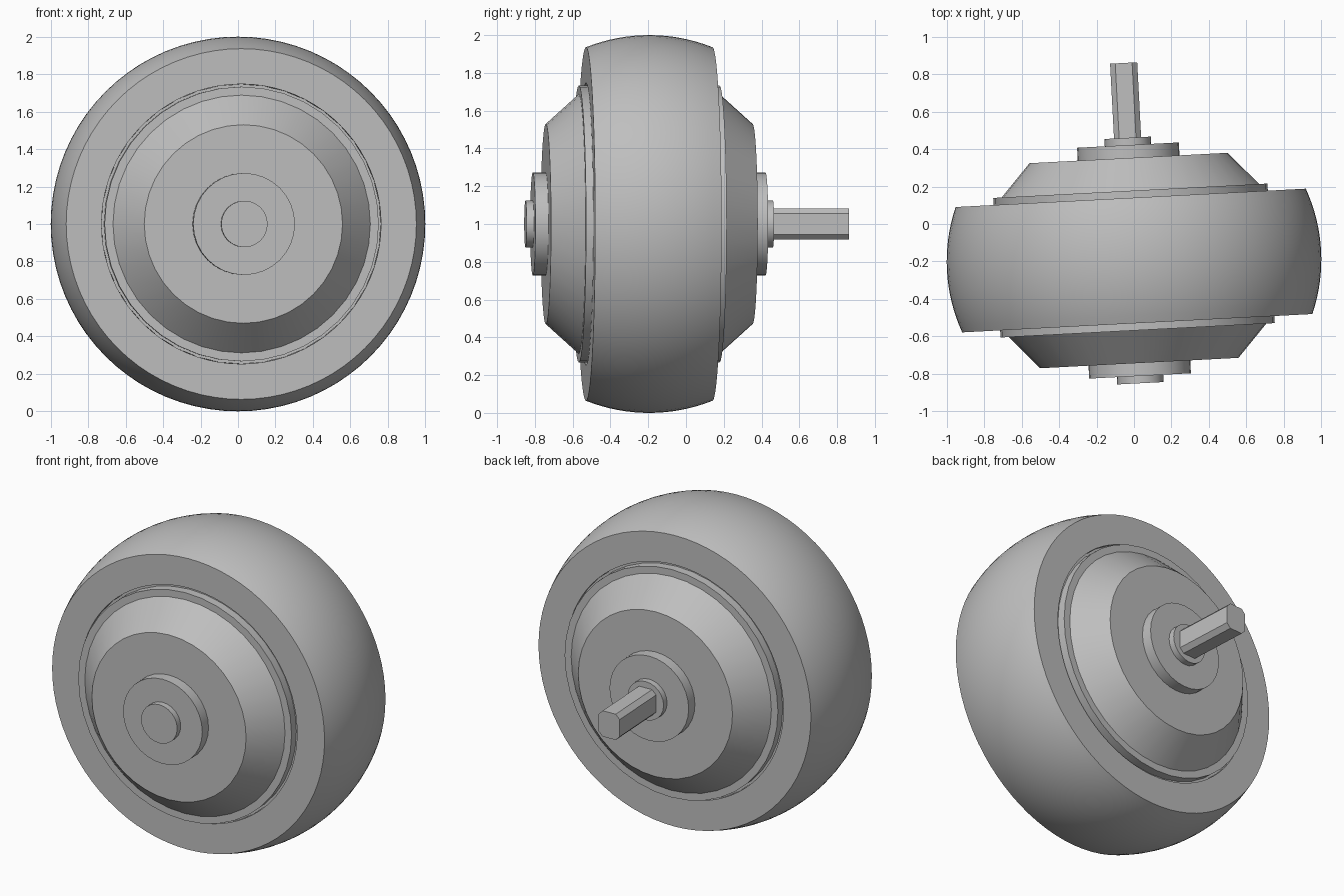
import bpy, bmesh, math
from mathutils import Matrix

cube = bpy.data.objects.get("Cube")
if cube:
    bpy.data.objects.remove(cube, do_unlink=True)

grey = bpy.data.materials.new("plain grey")
grey.use_nodes = True
grey.diffuse_color = (0.52, 0.52, 0.52, 1)
grey.node_tree.nodes["Principled BSDF"].inputs["Base Color"].default_value = (0.52, 0.52, 0.52, 1)

# The axle runs front to back and is turned slightly about the vertical
PLACE = Matrix.Translation((0, -0.195, 1)) @ Matrix.Rotation(math.radians(3), 4, "Z")


def finish(name, bm):
    bmesh.ops.recalc_face_normals(bm, faces=bm.faces)
    mesh = bpy.data.meshes.new(name)
    bm.to_mesh(mesh)
    bm.free()
    mesh.materials.append(grey)
    obj = bpy.data.objects.new(name, mesh)
    obj.matrix_world = PLACE
    bpy.context.collection.objects.link(obj)
    bpy.ops.object.select_all(action="DESELECT")
    obj.select_set(True)
    bpy.context.view_layer.objects.active = obj
    bpy.ops.object.shade_smooth_by_angle(angle=math.radians(30))
    return obj


def lathe(name, profile, segments, closed=False):
    """Turn (radius, distance along axle) points around the axle."""
    bm = bmesh.new()
    rings = []
    for r, s in profile:
        rings.append([bm.verts.new((r * math.sin(a), s, r * math.cos(a)))
                      for a in (math.tau * i / segments for i in range(segments))])
    pairs = list(zip(rings, rings[1:]))
    if closed:
        pairs.append((rings[-1], rings[0]))
    else:
        bm.faces.new(rings[0])
        bm.faces.new(rings[-1])
    for a, b in pairs:
        for i in range(segments):
            j = (i + 1) % segments
            bm.faces.new((a[i], a[j], b[j], b[i]))
    return finish(name, bm)


# Tyre with a crowned tread and an open bore
HALF, CROWN, BORE = 0.335, 0.909, 0.747
tread = []
for i in range(17):
    s = -HALF + 2 * HALF * i / 16
    tread.append((1 - CROWN + math.sqrt(CROWN ** 2 - s ** 2), s))
lathe("tyre", tread + [(BORE, HALF), (BORE, -HALF)], 80, closed=True)

# Hub: rim rings, and cones stepping in to a flat face on both sides
half_hub = [(0.747, 0.32), (0.733, 0.32), (0.733, 0.373), (0.688, 0.373), (0.53, 0.548)]
lathe("hub", [(r, -s) for r, s in reversed(half_hub)] + half_hub, 40)

# Bearing discs and small collars on both sides
for side, label in ((-1, "front"), (1, "back")):
    lathe(label + "_bearing_disc", [(0.272, side * 0.54), (0.272, side * 0.617)], 32)
    lathe(label + "_collar", [(0.124, side * 0.61), (0.124, side * 0.656)], 24)

# Drive shaft with flattened sides
corner = [(0.0725, 0.055), (0.045, 0.083)]
outline = (corner + [(-x, z) for x, z in reversed(corner)]
           + [(-x, -z) for x, z in corner] + [(x, -z) for x, z in reversed(corner)])
bm = bmesh.new()
base = bm.faces.new([bm.verts.new((x, 0.65, z)) for x, z in outline])
copy = bmesh.ops.duplicate(bm, geom=[base] + base.edges[:] + base.verts[:])["geom"]
end = [g for g in copy if isinstance(g, bmesh.types.BMVert)]
bmesh.ops.translate(bm, verts=end, vec=(0, 0.406, 0))
bmesh.ops.bridge_loops(bm, edges=bm.edges[:])
finish("drive_shaft", bm)
